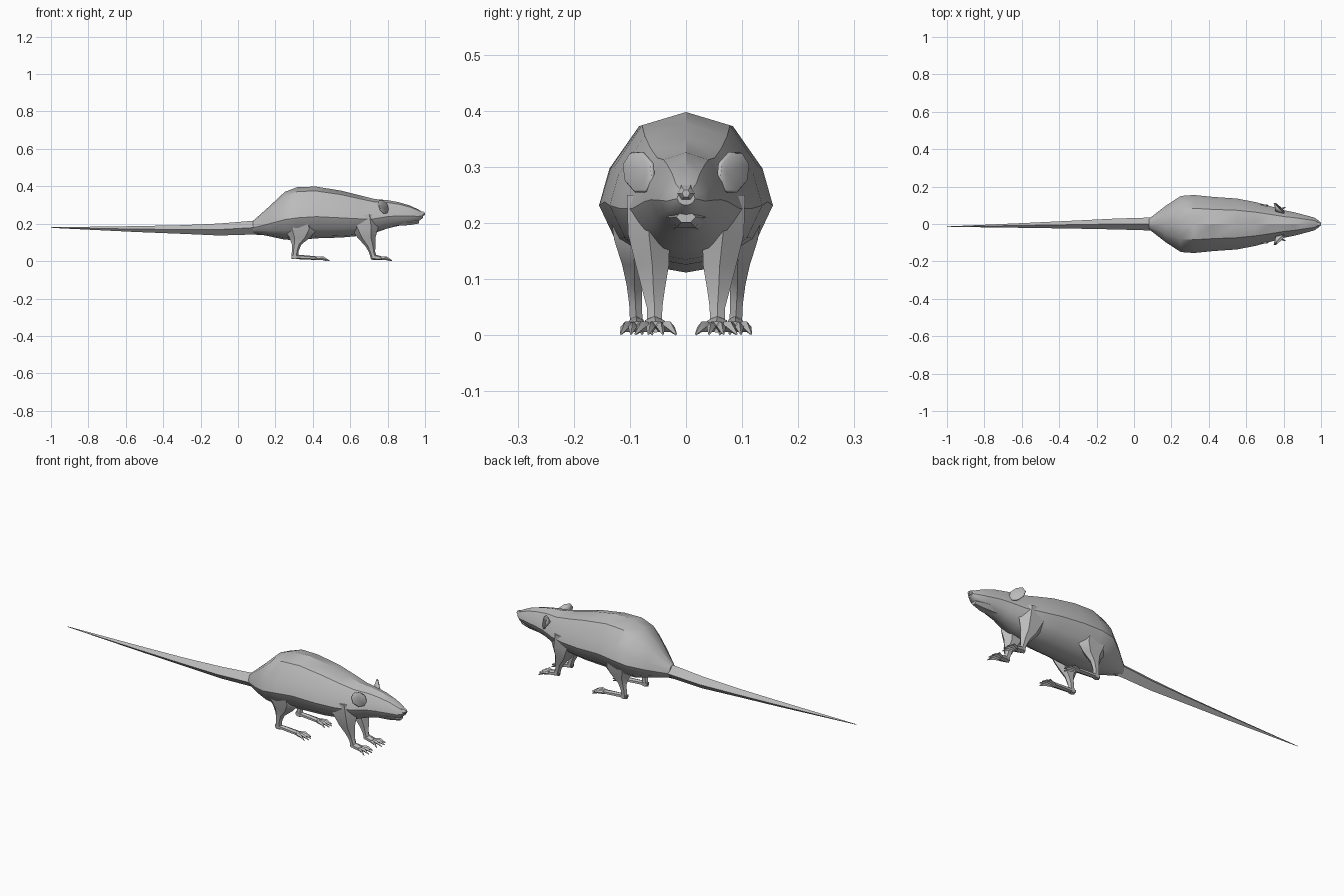
import bpy, bmesh, math
from mathutils import Vector

cube = bpy.data.objects.get("Cube")
if cube:
    bpy.data.objects.remove(cube, do_unlink=True)

grey = bpy.data.materials.new("plain_grey")
grey.use_nodes = True
COLOUR = (0.5, 0.5, 0.5, 1)
grey.diffuse_color = COLOUR
grey.node_tree.nodes["Principled BSDF"].inputs["Base Color"].default_value = COLOUR


def finish(name, bm, angle=32):
    bmesh.ops.recalc_face_normals(bm, faces=bm.faces)
    mesh = bpy.data.meshes.new(name)
    bm.to_mesh(mesh)
    bm.free()
    mesh.materials.append(grey)
    obj = bpy.data.objects.new(name, mesh)
    bpy.context.collection.objects.link(obj)
    bpy.ops.object.select_all(action='DESELECT')
    obj.select_set(True)
    bpy.context.view_layer.objects.active = obj
    bpy.ops.object.shade_smooth_by_angle(angle=math.radians(angle))
    return obj


def add_loft(bm, rings):
    """Skin a row of matching rings and cap both ends."""
    loops = [[bm.verts.new(p) for p in ring] for ring in rings]
    n = len(loops[0])
    for a, b in zip(loops, loops[1:]):
        for i in range(n):
            j = (i + 1) % n
            bm.faces.new((a[i], a[j], b[j], b[i]))
    bm.faces.new(loops[0])
    bm.faces.new(loops[-1])


def polygon(n, turn=0.0):
    return [(math.cos(math.tau * (i + turn) / n), math.sin(math.tau * (i + turn) / n))
            for i in range(n)]


def upright(x, y, half, low, high, shape):
    """Ring across the x axis; shape spans -1..1 both ways."""
    mid, tall = (low + high) / 2, (high - low) / 2
    return [(x, y + half * u, mid + tall * v) for u, v in shape]


def level(x, y, z, rx, ry, side, shape):
    """Ring lying flat, for legs."""
    return [(x + rx * u, side * (y + ry * v), z) for u, v in shape]


# Body, neck and head in one skin: x, half width, bottom, top
half = [(0, 1), (.54, .83), (.88, .3), (1, -.16), (.8, -.62), (.42, -.92)]
body_shape = half + [(0, -1)] + [(-u, v) for u, v in reversed(half[1:])]
body = [(.08, .028, .15, .215), (.17, .098, .132, .295), (.25, .15, .115, .37),
        (.32, .155, .112, .397), (.42, .145, .122, .398), (.55, .136, .126, .377),
        (.65, .117, .135, .352), (.73, .095, .15, .332), (.80, .074, .175, .326),
        (.86, .062, .189, .315), (.92, .046, .2, .297), (.965, .034, .213, .276),
        (.99, .016, .232, .26)]
bm = bmesh.new()
add_loft(bm, [upright(x, 0, w, lo, hi, body_shape) for x, w, lo, hi in body])
finish("body", bm)

# Lower jaw tucked under the muzzle
bm = bmesh.new()
add_loft(bm, [upright(x, 0, w, lo, hi, polygon(6))
              for x, w, lo, hi in [(.84, .045, .185, .24), (.92, .032, .19, .23),
                                   (.968, .017, .2, .222)]])
finish("lower_jaw", bm)

# Nose button
bm = bmesh.new()
add_loft(bm, [upright(x, 0, w, lo, hi, polygon(6))
              for x, w, lo, hi in [(.965, .018, .24, .272), (.99, .015, .24, .266),
                                   (1.0, .007, .246, .26)]])
finish("nose", bm)

# Tail with four long sides, tapering to a point
bm = bmesh.new()
add_loft(bm, [upright(x, y, w, lo, hi, polygon(4))
              for x, y, w, lo, hi in [(.13, 0, .035, .14, .22), (.07, 0, .034, .142, .215),
                                      (-.1, 0, .029, .137, .201), (-.3, -.003, .022, .146, .192),
                                      (-.55, -.007, .014, .156, .187),
                                      (-1, -.014, .001, .178, .181)]])
finish("tail", bm)


def leg(name, rings, side):
    bm = bmesh.new()
    add_loft(bm, [level(*r, side, polygon(6)) for r in rings])
    finish(name, bm)


def foot(name, rings, tip, spread, side):
    """Flat sole with four splayed, pointed toes."""
    bm = bmesh.new()
    add_loft(bm, [upright(x, side * y, w, lo, hi, polygon(6, .5)) for x, y, w, lo, hi in rings])
    x, y, w = rings[-1][:3]
    for k in (-1, -.35, .35, 1):
        reach = (tip - x) * (1 - .25 * k * k)
        root, end = y + k * w * .7, y + k * spread
        add_loft(bm, [upright(x + reach * t, side * (root + (end - root) * t), r, lo, hi,
                              polygon(4))
                      for t, r, lo, hi in [(-.25, .007, .006, .024), (.5, .008, .006, .025),
                                           (1, .002, 0, .005)]])
    finish(name, bm)


def ear(name, side):
    """Cupped leaf, open towards the nose."""
    bm = bmesh.new()
    root = Vector((.80, side * .06, .292))
    out = Vector((-.045, side * .05, -.002))
    up = Vector((-.012, side * .004, .037))
    rim = [bm.verts.new(root + out * (.5 + .55 * u) + up * v) for u, v in polygon(8, .5)]
    cup = bm.verts.new(root + out * .42 + Vector((-.022, -side * .012, 0)))
    for i in range(8):
        bm.faces.new((rim[i], rim[(i + 1) % 8], cup))
    obj = finish(name, bm)
    shell = obj.modifiers.new("thickness", 'SOLIDIFY')
    shell.thickness = .007
    shell.offset = 0


# Paired parts: x, y, z, length and width of each leg ring
fore = [(.66, .062, .25, .085, .05), (.675, .066, .18, .075, .043),
        (.687, .06, .125, .048, .034), (.708, .058, .08, .027, .023),
        (.716, .056, .05, .017, .016), (.728, .056, .014, .018, .015)]
hind = [(.32, .095, .24, .1, .05), (.335, .095, .17, .09, .038),
        (.33, .092, .125, .055, .025), (.314, .092, .09, .026, .016),
        (.306, .09, .055, .018, .013), (.303, .088, .012, .018, .013)]
fore_sole = [(.712, .056, .012, .008, .036), (.74, .056, .02, .005, .034),
             (.768, .054, .022, .005, .025)]
hind_sole = [(.287, .088, .012, .012, .036), (.35, .088, .015, .009, .032),
             (.425, .088, .018, .006, .025)]
for word, side in (("near", -1), ("far", 1)):
    leg(word + "_fore_leg", fore, side)
    leg(word + "_hind_leg", hind, side)
    foot(word + "_fore_foot", fore_sole, .825, .036, side)
    foot(word + "_hind_foot", hind_sole, .49, .028, side)
    ear(word + "_ear", side)
